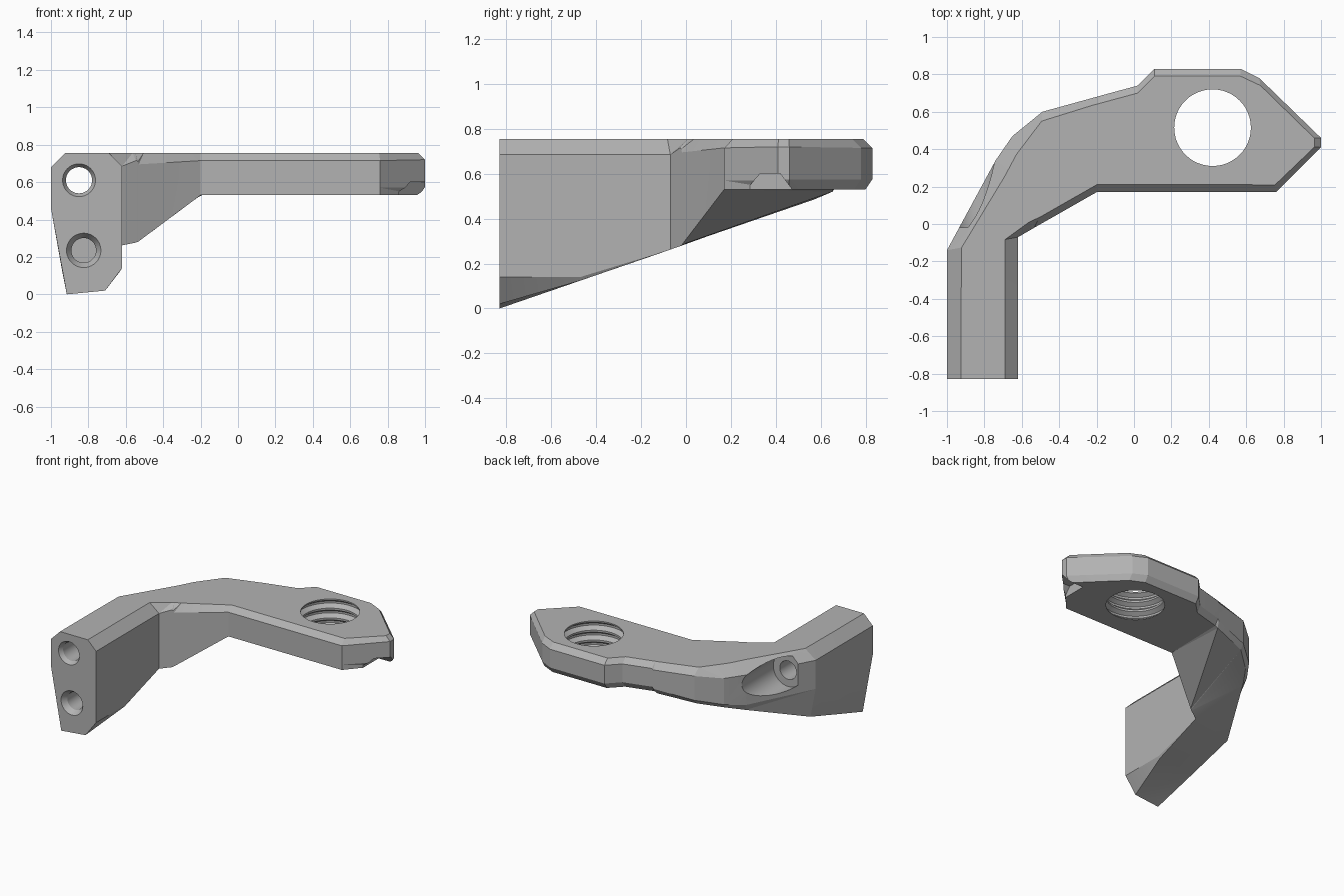
import bpy, bmesh, math
from mathutils import Vector, Matrix

cube = bpy.data.objects.get("Cube")
if cube:
    bpy.data.objects.remove(cube, do_unlink=True)

TOP = 0.755
grey = bpy.data.materials.new("plain_grey")
grey.use_nodes = True
COLOUR = (0.45, 0.45, 0.45, 1)
grey.diffuse_color = COLOUR
grey.node_tree.nodes["Principled BSDF"].inputs["Base Color"].default_value = COLOUR


def make_object(name, bm):
    bmesh.ops.recalc_face_normals(bm, faces=bm.faces)
    mesh = bpy.data.meshes.new(name)
    bm.to_mesh(mesh)
    bm.free()
    mesh.materials.append(grey)
    obj = bpy.data.objects.new(name, mesh)
    bpy.context.collection.objects.link(obj)
    return obj


def section(outer, inner, top=(.04, .04), low=(.03, 0), z=(.575, .53, .53, .57), target=None):
    """Eight-sided section: chamfered top, outer wall, underside, inner wall."""
    o, i = Vector(outer), Vector(inner)
    to_in = ((Vector(target) if target else i) - o).normalized()
    to_out = ((Vector(target) if target else o) - i).normalized()
    return [(*(o + to_in * top[0]), TOP), (*o, TOP - min(top[0], .075)),
            (*o, z[0]), (*(o + to_in * low[0]), z[1]),
            (*(i + to_out * low[1]), z[2]), (*i, z[3]),
            (*i, TOP - min(top[1], .075)), (*(i + to_out * top[1]), TOP)]


def loft(name, sections):
    bm = bmesh.new()
    rings = [[bm.verts.new(p) for p in s] for s in sections]
    for a, b in zip(rings, rings[1:]):
        for k in range(8):
            n = (k + 1) % 8
            bm.faces.new((a[k], a[n], b[n], b[k]))
    for ring in (rings[0], rings[-1]):
        for k in range(3):
            bm.faces.new((ring[k], ring[k + 1], ring[6 - k], ring[7 - k]))
    bmesh.ops.triangulate(bm, faces=bm.faces)
    return make_object(name, bm)


def turned(name, profile, centre, along_y=False, sides=40):
    """Closed turned solid from (radius, distance along axis) pairs."""
    bm = bmesh.new()
    rings = []
    for r, t in profile:
        rings.append([bm.verts.new((r * math.cos(a), r * math.sin(a), t))
                      for a in (math.tau * k / sides for k in range(sides))])
    for a, b in zip(rings, rings[1:]):
        for k in range(sides):
            n = (k + 1) % sides
            bm.faces.new((a[k], a[n], b[n], b[k]))
    bm.faces.new(rings[0])
    bm.faces.new(rings[-1])
    if along_y:
        bm.transform(Matrix.Rotation(-math.pi / 2, 4, 'X'))
    bm.transform(Matrix.Translation(centre))
    return make_object(name, bm)


def cut(body, cutter):
    mod = body.modifiers.new("cut", 'BOOLEAN')
    mod.operation, mod.solver, mod.object = 'DIFFERENCE', 'EXACT', cutter
    bpy.context.view_layer.objects.active = body
    bpy.ops.object.modifier_apply(modifier=mod.name)
    bpy.data.objects.remove(cutter, do_unlink=True)


# Leg, elbow and arm as one continuous body
leg = [
    section((-1, -.83), (-.62, -.83), (.075, .07), (.085, .09), (.46, 0, .02, .14)),
    section((-1, -.47), (-.62, -.47), (.075, .07), (.06, .01), (.46, .124, .124, .14)),
    section((-1, -.14), (-.62, -.07), (.08, .07), (.04, 0), (.46, .24, .262, .28)),
]
elbow = [
    section((-.74, .34), (-.545, -.027), (.1, .04), (.03, 0), (.45, .4, .277, .3)),
    section((-.65, .47), (-.54, -.024), (.1, .04), (.03, 0), (.48, .445, .279, .3)),
    section((-.49, .6), (-.535, -.021), (.05, .045), (.03, 0), (.52, .485, .281, .3)),
    section((-.2, .68), (-.53, -.018), (.05, .06), (.03, 0), (.56, .52, .284, .3)),
]
arm = [section(o, i) for o, i in (
    ((-.19, .683), (-.2, .17)), ((.02, .74), (.02, .17)), ((.11, .83), (.11, .17)),
    ((.57, .83), (.57, .17)), ((.67, .78), (.76, .17)))]
tip = [section((1, .46), (1, .41), (.035, .035), (.03, .03), target=(.42, .435))]
bracket = loft("angled_bracket_arm", leg + elbow + arm + tip)

# Threaded socket through the end of the arm
thread = [(.205, .4)]
pitch = .075
for k in range(6):
    t = .46 + k * pitch
    thread += [(.205, t), (.235, t + .025), (.235, t + .04), (.205, t + .06)]
thread.append((.205, .95))
cut(bracket, turned("socket_cutter", thread, (.42, .515, 0), sides=48))

# Clearance recess behind the upper screw hole
cut(bracket, turned("recess_cutter", [(.125, -.02), (.125, .7)], (-.85, 0, .61), True))

# Upper through hole and lower blind hole, both with a bevelled mouth
cut(bracket, turned("upper_hole_cutter", [(.095, -.86), (.088, -.83), (.07, -.8), (.07, .2)],
                    (-.85, 0, .61), True))
cut(bracket, turned("lower_hole_cutter", [(.1, -.86), (.092, -.83), (.066, -.79), (.066, -.55)],
                    (-.825, 0, .235), True))

# Small trapezoid notch under the tip
bm = bmesh.new()
ends = [[bm.verts.new((x, y, z)) for y, z in ((.26, .52), (.33, .6), (.42, .6), (.48, .52))]
        for x in (.86, 1.1)]
for k in range(4):
    n = (k + 1) % 4
    bm.faces.new((ends[0][k], ends[0][n], ends[1][n], ends[1][k]))
for end in ends:
    bm.faces.new(end)
cut(bracket, make_object("notch_cutter", bm))

# Smooth bores, sharp facets
bpy.ops.object.select_all(action='DESELECT')
bracket.select_set(True)
bpy.context.view_layer.objects.active = bracket
bpy.ops.object.shade_smooth_by_angle(angle=math.radians(12))
